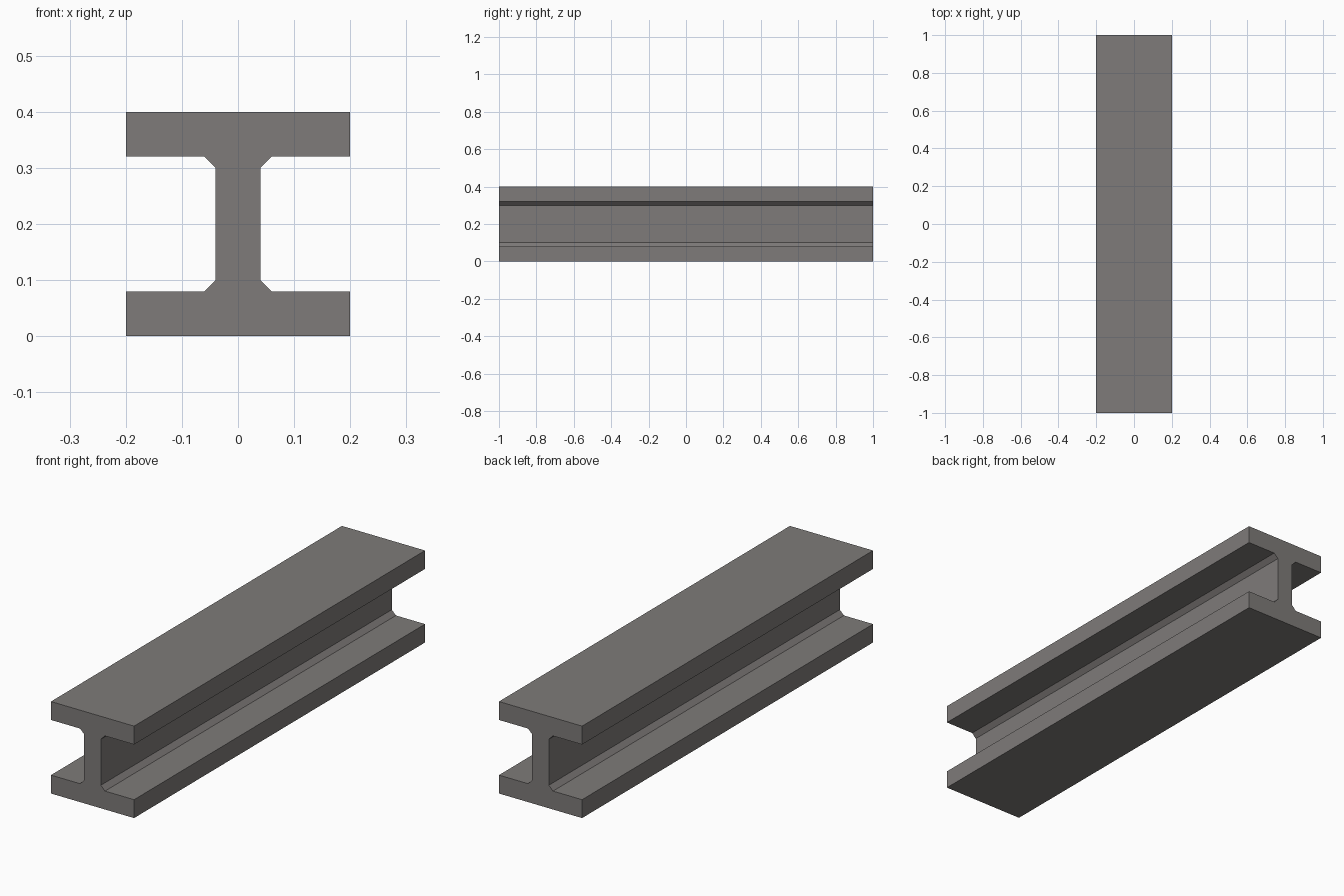
import bpy
import bmesh

if "Cube" in bpy.data.objects:
    bpy.data.objects.remove(bpy.data.objects["Cube"])

LENGTH = 2.0
HEIGHT = 0.4

steel = bpy.data.materials.new("grey_steel")
steel.diffuse_color = (0.21, 0.198, 0.192, 1.0)
steel.use_nodes = True
steel.node_tree.nodes["Principled BSDF"].inputs["Base Color"].default_value = steel.diffuse_color

# Lower right quarter of the I section: flange, chamfered fillet, web
quarter = [(0.2, 0.0), (0.2, 0.08), (0.06, 0.08), (0.04, 0.10)]

# Mirror the quarter upward, then across to the left
right = quarter + [(x, HEIGHT - z) for x, z in reversed(quarter)]
profile = right + [(-x, z) for x, z in reversed(right)]

# Extrude the section along the beam
bm = bmesh.new()
section = bm.faces.new([bm.verts.new((x, -LENGTH / 2, z)) for x, z in profile])
extruded = bmesh.ops.extrude_face_region(bm, geom=[section], use_keep_orig=True)
moved = [v for v in extruded["geom"] if isinstance(v, bmesh.types.BMVert)]
bmesh.ops.translate(bm, verts=moved, vec=(0, LENGTH, 0))
bmesh.ops.recalc_face_normals(bm, faces=bm.faces[:])

mesh = bpy.data.meshes.new("i_beam")
bm.to_mesh(mesh)
bm.free()
mesh.materials.append(steel)
bpy.context.collection.objects.link(bpy.data.objects.new("i_beam", mesh))
